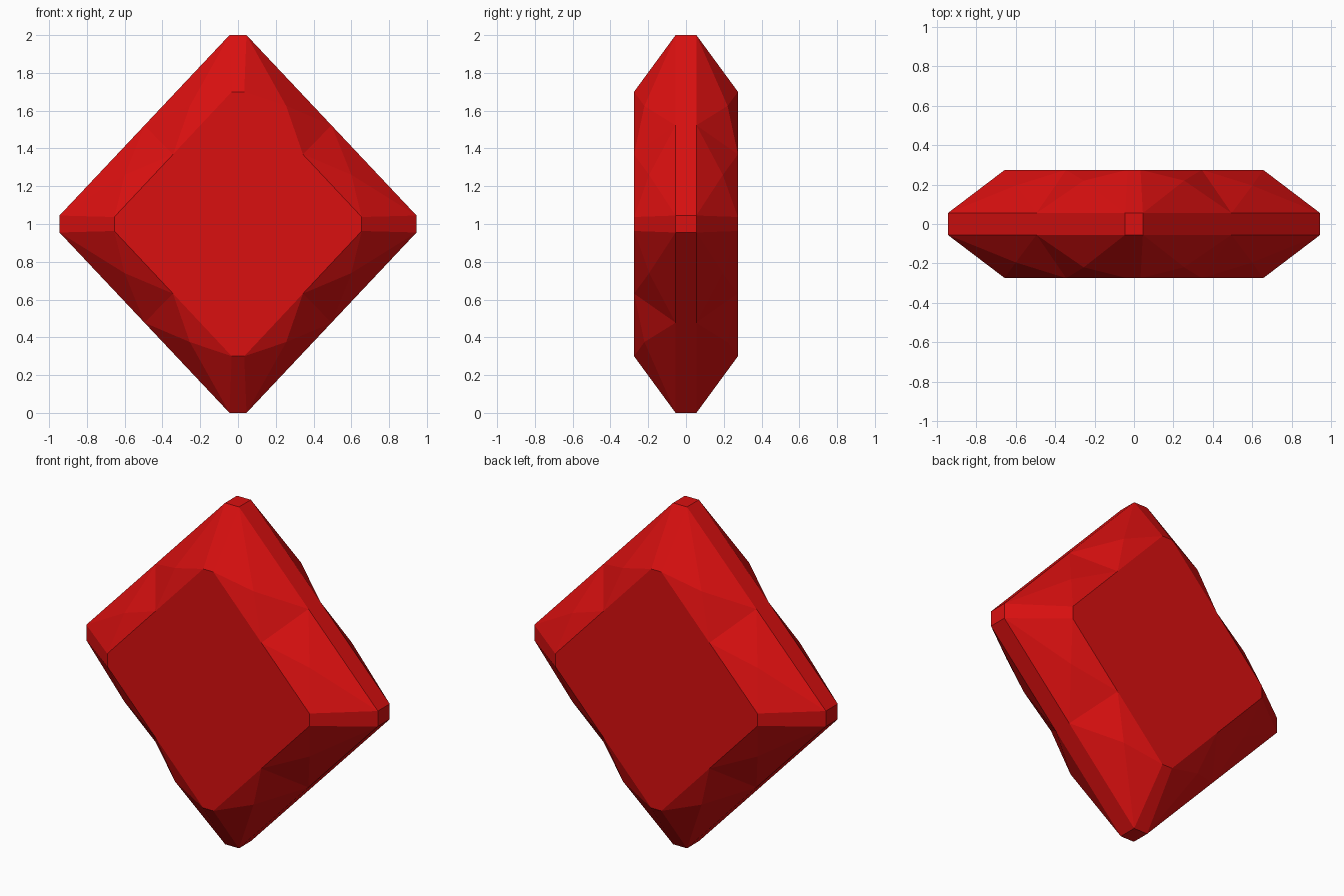
import bpy
import bmesh
import math
from mathutils import Matrix

cube = bpy.data.objects.get("Cube")
if cube:
    bpy.data.objects.remove(cube)

# Single gem colour
red = bpy.data.materials.new("gem_red")
red.use_nodes = True
colour = (0.7, 0.005, 0.005, 1)
red.diffuse_color = colour
red.node_tree.nodes["Principled BSDF"].inputs["Base Color"].default_value = colour

# Half thickness at the girdle and at the flat table
RIM, TABLE = -0.055, -0.275

# Corner points of one eighth of the gem, measured from its centre
points = {
    "tip_mid": (0, RIM, 1), "tip": (0.045, RIM, 1),
    "tip_core": (0, 0, 1), "tip_edge": (0.045, 0, 1),
    "side": (0.945, RIM, 0.045), "side_mid": (0.945, RIM, 0),
    "side_core": (0.945, 0, 0), "side_edge": (0.945, 0, 0.045),
    "top": (0.033, TABLE, 0.7), "top_mid": (0, TABLE, 0.7),
    "flank": (0.655, TABLE, 0.037), "flank_mid": (0.655, TABLE, 0),
    "centre": (0, TABLE, 0),
    "rim_half": (0.495, RIM, 0.5225), "table_half": (0.344, TABLE, 0.3685),
    "upper_bump": (0.255, -0.22, 0.625), "lower_bump": (0.6, -0.195, 0.26),
}

facets = [
    # table, corner strips, tip caps and girdle
    "centre flank_mid flank table_half top top_mid",
    "top_mid top tip tip_mid", "flank flank_mid side_mid side",
    "tip_mid tip tip_edge tip_core", "side side_mid side_core side_edge",
    "tip rim_half side side_edge tip_edge",
    # chipped bevel: two bumps with a valley between them
    "tip top upper_bump", "top table_half upper_bump",
    "table_half rim_half upper_bump", "rim_half tip upper_bump",
    "table_half flank lower_bump", "flank side lower_bump",
    "side rim_half lower_bump", "rim_half table_half lower_bump",
]

bm = bmesh.new()
verts = {name: bm.verts.new(co) for name, co in points.items()}
for facet in facets:
    bm.faces.new([verts[name] for name in facet.split()])

# Reflect the eighth across all three planes
for axis in ((1, 0, 0), (0, 1, 0), (0, 0, 1)):
    copy = bmesh.ops.duplicate(bm, geom=bm.verts[:] + bm.edges[:] + bm.faces[:])["geom"]
    copied = [g for g in copy if isinstance(g, bmesh.types.BMVert)]
    bmesh.ops.transform(bm, verts=copied, matrix=Matrix.Scale(-1, 4, axis))
bmesh.ops.remove_doubles(bm, verts=bm.verts[:], dist=0.0005)

# Merge coplanar pieces into whole facets
bmesh.ops.recalc_face_normals(bm, faces=bm.faces[:])
bmesh.ops.dissolve_limit(bm, angle_limit=math.radians(0.5),
                         verts=bm.verts[:], edges=bm.edges[:])
bmesh.ops.recalc_face_normals(bm, faces=bm.faces[:])

mesh = bpy.data.meshes.new("gem")
bm.to_mesh(mesh)
bm.free()
mesh.materials.append(red)
gem = bpy.data.objects.new("gem", mesh)
gem.location.z = 1
bpy.context.collection.objects.link(gem)
